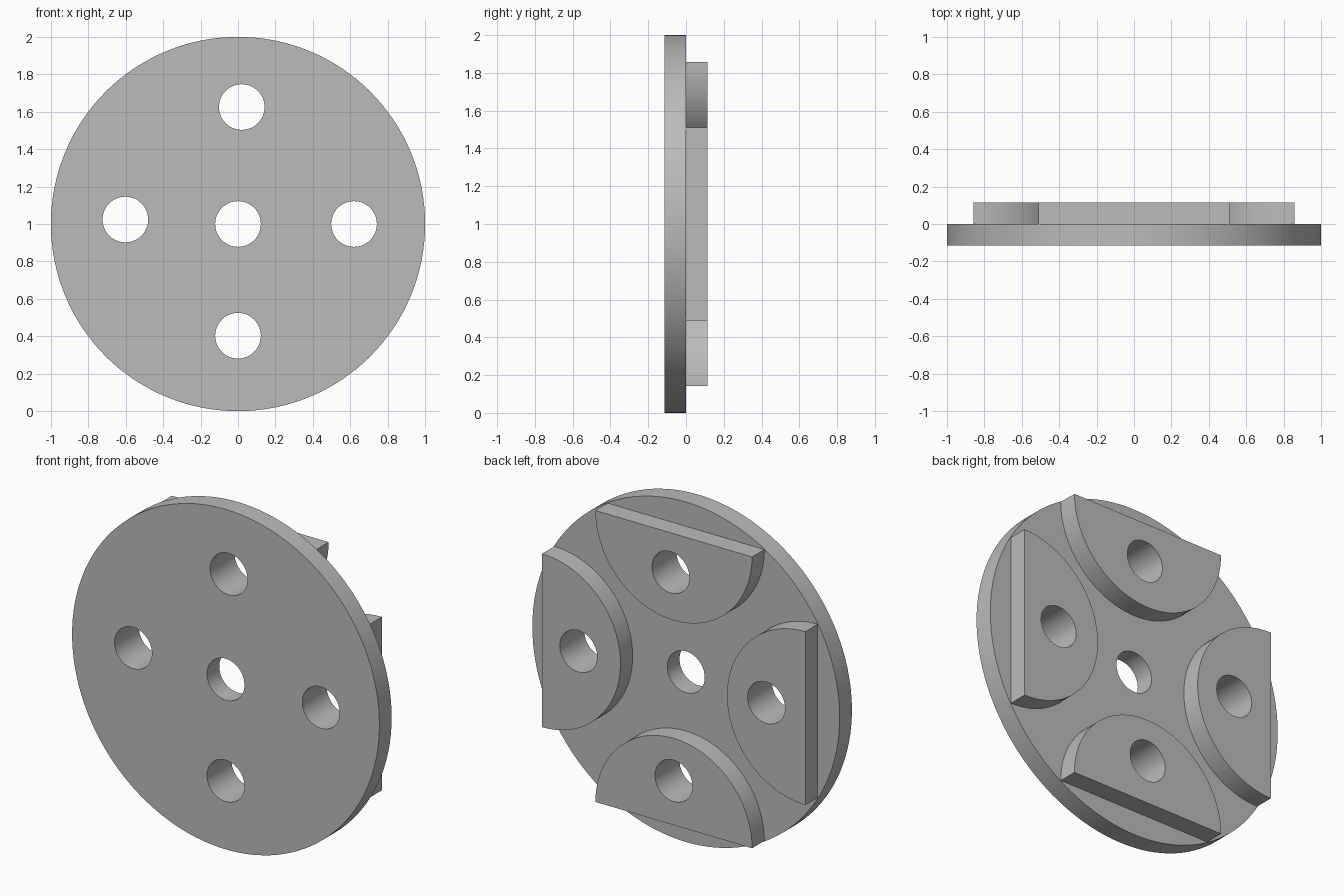
import bpy
import bmesh
from math import cos, sin, pi, radians

if "Cube" in bpy.data.objects:
    bpy.data.objects.remove(bpy.data.objects["Cube"], do_unlink=True)

THICK = 0.114        # thickness of the disc and of each pad
HOLE_R = 0.122
PAD_R = 0.51         # radius of the half-round pads
PAD_EDGE = 0.857     # distance of a pad's straight edge from the axis

grey = bpy.data.materials.new("plain_grey")
grey.use_nodes = True
grey.diffuse_color = (0.5, 0.5, 0.5, 1)
grey.node_tree.nodes["Principled BSDF"].inputs["Base Color"].default_value = (0.5, 0.5, 0.5, 1)


def arc(cx, cz, r, start, sweep, n):
    """Points along an arc, the end point left out for full circles."""
    count = n if sweep >= 2 * pi else n + 1
    return [(cx + r * cos(start + sweep * i / n), cz + r * sin(start + sweep * i / n))
            for i in range(count)]


def plate(name, outline, holes, y_mid):
    """Upright plate with round holes, extruded along y from a flat outline."""
    curve = bpy.data.curves.new(name, 'CURVE')
    curve.dimensions = '2D'
    curve.fill_mode = 'BOTH'
    curve.extrude = THICK / 2
    for loop in [outline] + [arc(x, z, HOLE_R, 0, 2 * pi, 48) for x, z in holes]:
        spline = curve.splines.new('POLY')
        spline.points.add(len(loop) - 1)
        for point, (x, z) in zip(spline.points, loop):
            point.co = (x, z, 0, 1)
        spline.use_cyclic_u = True
    obj = bpy.data.objects.new(name, curve)
    bpy.context.collection.objects.link(obj)
    bpy.ops.object.select_all(action='DESELECT')
    obj.select_set(True)
    bpy.context.view_layer.objects.active = obj
    bpy.ops.object.convert(target='MESH')
    obj = bpy.context.object

    # Weld caps to walls
    bm = bmesh.new()
    bm.from_mesh(obj.data)
    bmesh.ops.remove_doubles(bm, verts=bm.verts, dist=0.0001)
    bmesh.ops.recalc_face_normals(bm, faces=bm.faces)
    bm.to_mesh(obj.data)
    bm.free()
    obj.data.materials.clear()
    obj.data.materials.append(grey)
    obj.rotation_euler = (radians(90), 0, 0)
    obj.location = (0, y_mid, 1)
    bpy.ops.object.shade_smooth_by_angle(angle=radians(30))
    return obj


# Pad name, direction from the axis, and its slightly offset hole
pads = [
    ("left_pad", 0, (0.62, 0)),
    ("top_pad", pi / 2, (0.02, 0.625)),
    ("right_pad", pi, (-0.602, 0.024)),
    ("bottom_pad", 3 * pi / 2, (0, -0.597)),
]

# Round front disc with the centre hole and the four pad holes
plate("disc", arc(0, 0, 1, 0, 2 * pi, 128),
      [(0, 0)] + [hole for _, _, hole in pads], -THICK / 2)

# Half-round pads on the back, curved side towards the axis
for name, angle, hole in pads:
    outline = arc(PAD_EDGE * cos(angle), PAD_EDGE * sin(angle), PAD_R, angle + pi / 2, pi, 48)
    plate(name, outline, [hole], THICK / 2)
